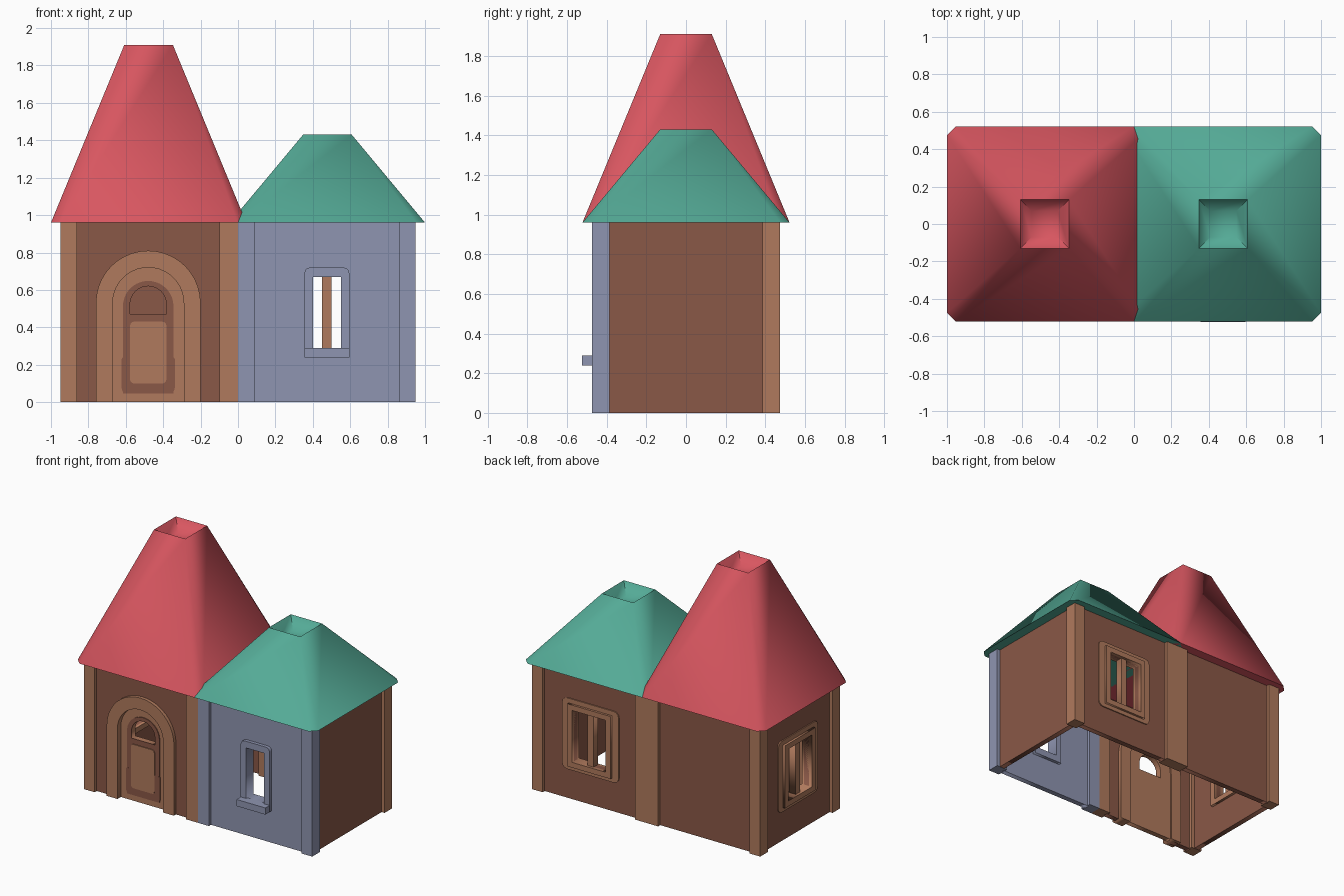
import bpy, bmesh, math
from mathutils import Matrix

if "Cube" in bpy.data.objects:
    bpy.data.objects.remove(bpy.data.objects["Cube"])


def material(name, rgb):
    m = bpy.data.materials.new(name)
    m.diffuse_color = [((c / 255 + 0.055) / 1.055) ** 2.4 for c in rgb] + [1]
    m.use_nodes = True
    m.node_tree.nodes["Principled BSDF"].inputs["Base Color"].default_value = m.diffuse_color
    return m


LIGHT = material("light_timber", (176, 122, 93))
DARK = material("dark_plaster", (138, 88, 71))
BLUE = material("blue_plaster", (143, 149, 177))
RED = material("red_roof", (216, 86, 96))
GREEN = material("green_roof", (84, 170, 150))

# Each wall: turn about z and distance of its outer plane from the centre
WALLS = {"front": (0, 0.475), "right": (90, 0.95), "back": (180, 0.475), "left": (-90, 0.95)}
H = 0.96


def add(name, mesh, mat):
    ob = bpy.data.objects.new(name, mesh)
    bpy.context.collection.objects.link(ob)
    mesh.materials.clear()
    mesh.materials.append(mat)
    return ob


def plate(name, wall, loops, d0, d1, mat):
    """Extruded outline (with holes) on a wall, from depth d0 to d1 outward."""
    cu = bpy.data.curves.new(name, "CURVE")
    cu.dimensions = "2D"
    cu.fill_mode = "BOTH"
    cu.extrude = (d1 - d0) / 2
    for pts in loops:
        sp = cu.splines.new("POLY")
        sp.points.add(len(pts) - 1)
        sp.use_cyclic_u = True
        for p, (u, v) in zip(sp.points, pts):
            p.co = (u, v, 0, 1)
    tmp = bpy.data.objects.new(name + "_outline", cu)
    bpy.context.collection.objects.link(tmp)
    dg = bpy.context.evaluated_depsgraph_get()
    mesh = bpy.data.meshes.new_from_object(tmp.evaluated_get(dg))
    bpy.data.objects.remove(tmp)
    ang, dist = WALLS[wall]
    mesh.transform(Matrix.Rotation(math.radians(ang), 4, "Z")
                   @ Matrix.Translation((0, -dist - (d0 + d1) / 2, 0))
                   @ Matrix.Rotation(math.pi / 2, 4, "X"))
    bm = bmesh.new()
    bm.from_mesh(mesh)
    bmesh.ops.remove_doubles(bm, verts=bm.verts, dist=1e-5)
    bmesh.ops.recalc_face_normals(bm, faces=bm.faces)
    bm.to_mesh(mesh)
    bm.free()
    return add(name, mesh, mat)


def box(name, x0, x1, y0, y1, z0, z1, mat):
    bm = bmesh.new()
    bmesh.ops.create_cube(bm, size=1, matrix=Matrix.Translation(((x0 + x1) / 2, (y0 + y1) / 2, (z0 + z1) / 2))
                          @ Matrix.Diagonal((x1 - x0, y1 - y0, z1 - z0, 1)))
    me = bpy.data.meshes.new(name)
    bm.to_mesh(me)
    bm.free()
    return add(name, me, mat)


def rect(x0, x1, z0, z1, cut=0, low=0):
    """Rectangle with upper corners cut by `cut` and lower corners by `low`."""
    pts = []
    for x, z, sx, sz, c in ((x0, z0, 1, 1, low), (x0, z1, 1, -1, cut), (x1, z1, -1, -1, cut), (x1, z0, -1, 1, low)):
        if not c:
            pts.append((x, z))
            continue
        arc = [(x + sx * c * (1 - math.cos(a)), z + sz * c * (1 - math.sin(a)))
               for a in (0, math.pi / 6, math.pi / 3, math.pi / 2)]
        pts += arc if sx * sz < 0 else arc[::-1]
    return pts


def arch(cx, hw, z0, zc, n=20):
    pts = [(cx - hw * math.cos(math.pi * i / n), zc + hw * math.sin(math.pi * i / n)) for i in range(n + 1)]
    return [(cx - hw, z0)] + pts + [(cx + hw, z0)]


# Corner and middle posts
for name, x0, x1, front in (("left_post", -0.95, -0.86, LIGHT), ("middle_post_left", -0.10, 0, LIGHT),
                            ("middle_post_right", 0, 0.09, BLUE), ("right_post", 0.86, 0.95, BLUE)):
    box("front_" + name, x0, x1, -0.475, -0.385, 0, H, front)
    box("back_" + name, x0, x1, 0.385, 0.475, 0, H, LIGHT)

# Plain wall panels
IN, OUT = -0.065, -0.025
plate("right_wall", "right", [rect(-0.39, 0.39, 0, H)], IN, OUT, DARK)
plate("back_wall_left", "back", [rect(0.09, 0.87, 0, H)], IN, OUT, DARK)


# Walls with mullioned timber windows
def timber_window(wall, cx, u0, u1):
    hole = rect(cx - 0.14, cx + 0.14, 0.29, 0.68)
    plate(wall + "_window_wall", wall, [rect(u0, u1, 0, H), hole], IN, OUT, DARK)
    plate(wall + "_window_surround", wall,
          [rect(cx - 0.235, cx + 0.235, 0.22, 0.755, 0.04, 0.04), hole], OUT, OUT + 0.008, LIGHT)
    plate(wall + "_window_frame", wall,
          [rect(cx - 0.18, cx + 0.18, 0.25, 0.72), hole], -0.085, 0, LIGHT)
    plate(wall + "_window_mullion", wall,
          [rect(cx - 0.025, cx + 0.025, 0.28, 0.69)], -0.075, -0.02, LIGHT)


timber_window("back", -0.475, -0.87, -0.08)
timber_window("left", 0, -0.39, 0.39)

# Blue front wall with framed window and sill
hole = rect(0.40, 0.55, 0.29, 0.67)
plate("blue_wall", "front", [rect(0.08, 0.87, 0, H), hole], IN, OUT, BLUE)
plate("blue_window_frame", "front", [rect(0.355, 0.595, 0.24, 0.72, 0.03), hole], -0.09, 0, BLUE)
box("window_sill", 0.355, 0.595, -0.525, -0.46, 0.24, 0.29, BLUE)

# Front wall with arched doorway
CX = -0.48
plate("door_wall", "front", [[(-0.87, 0), (-0.87, H), (-0.09, H), (-0.09, 0)] + arch(CX, 0.20, 0, 0.53)[::-1]],
      IN, OUT, DARK)
plate("door_arch", "front", [arch(CX, 0.28, 0, 0.53) + arch(CX, 0.19, 0, 0.53)[::-1]], -0.09, 0, LIGHT)

# Door leaf with dark border, lower panel and arched opening
light_hole = arch(CX, 0.097, 0.47, 0.523)
plate("door_leaf", "front", [arch(CX, 0.195, 0, 0.53), light_hole], -0.08, -0.04, LIGHT)
plate("door_border", "front", [arch(CX, 0.135, 0.045, 0.513), light_hole], -0.04, -0.034, DARK)
plate("door_border_base", "front", [rect(CX - 0.142, CX + 0.142, 0.045, 0.24, 0.01, 0.03)], -0.04, -0.033, DARK)
plate("door_panel", "front", [rect(CX - 0.097, CX + 0.097, 0.10, 0.43, 0.02, 0.02)], -0.04, -0.028, LIGHT)


# Flared roofs: chamfered square base, square top with a sunken opening
def roof(name, cx, top, mat):
    bm = bmesh.new()
    b, c, r, f = 0.522, 0.475, 0.13, 0.07

    def ring(pts, z):
        return [bm.verts.new((cx + x, y, z)) for x, y in pts]
    base = ring([(-c, -b), (c, -b), (b, -c), (b, c), (c, b), (-c, b), (-b, c), (-b, -c)], H)
    sq = [(-1, -1), (1, -1), (1, 1), (-1, 1)]
    rim = ring([(x * r, y * r) for x, y in sq], top)
    well = ring([(x * f, y * f) for x, y in sq], top - 0.08)
    bm.faces.new(base[::-1])
    bm.faces.new(well)
    for i in range(4):
        j = (i + 1) % 4
        bm.faces.new((base[2 * i], base[2 * i + 1], rim[j], rim[i]))
        bm.faces.new((base[2 * i + 1], base[(2 * i + 2) % 8], rim[j]))
        bm.faces.new((rim[i], rim[j], well[j], well[i]))
    bmesh.ops.recalc_face_normals(bm, faces=bm.faces)
    me = bpy.data.meshes.new(name)
    bm.to_mesh(me)
    bm.free()
    ob = add(name, me, mat)
    bpy.ops.object.select_all(action="DESELECT")
    ob.select_set(True)
    bpy.context.view_layer.objects.active = ob
    bpy.ops.object.shade_smooth_by_angle(angle=math.radians(55))


roof("tall_roof", -0.478, 1.91, RED)
roof("low_roof", 0.478, 1.43, GREEN)
